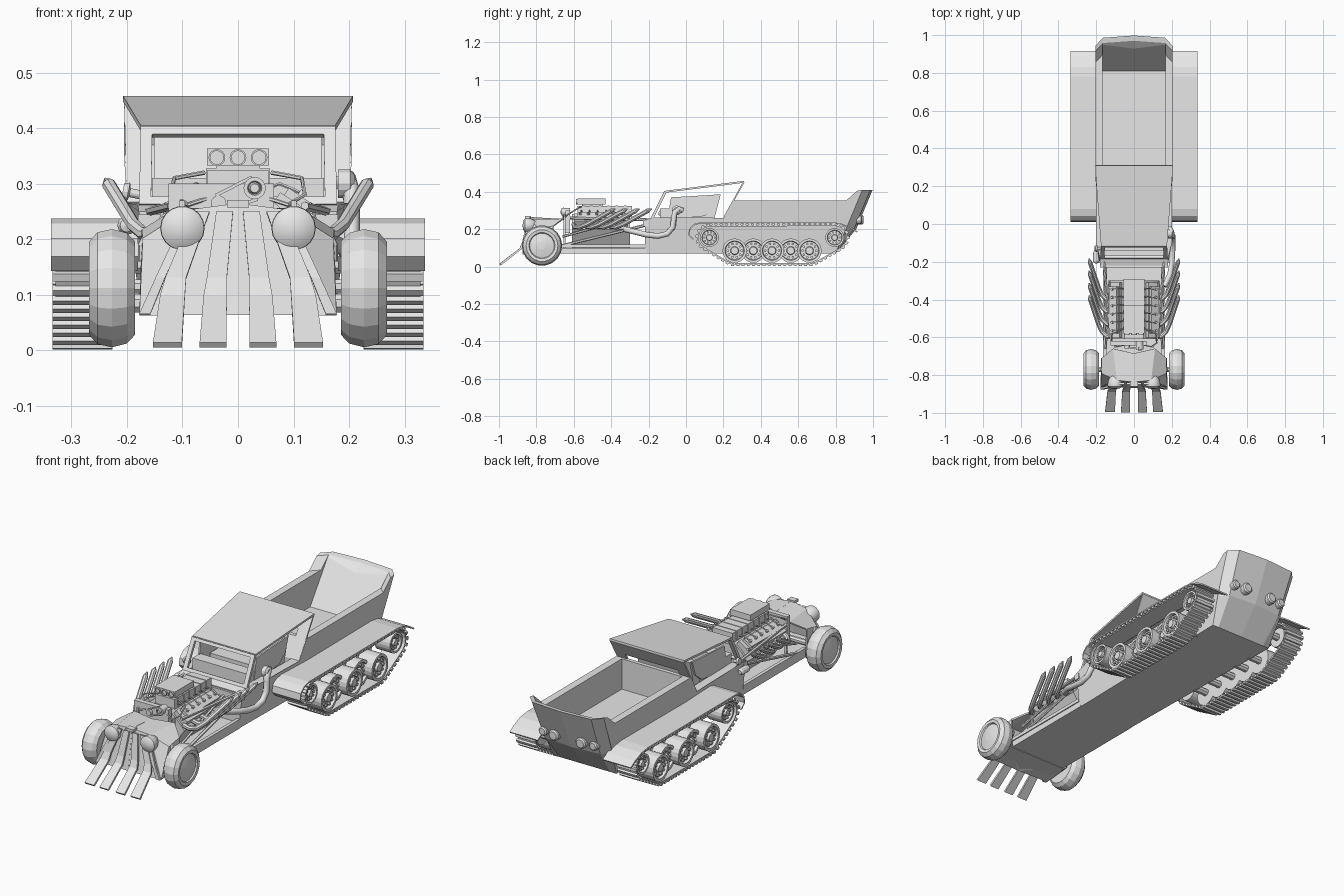
import bpy, bmesh, math
from mathutils import Vector, Matrix

if "Cube" in bpy.data.objects:
    bpy.data.objects.remove(bpy.data.objects["Cube"])

grey = bpy.data.materials.new("light grey")
grey.diffuse_color = (0.8, 0.8, 0.8, 1)
grey.use_nodes = True
grey.node_tree.nodes["Principled BSDF"].inputs["Base Color"].default_value = grey.diffuse_color


def mesh(name, verts, faces, smooth=False, thick=0):
    me = bpy.data.meshes.new(name)
    me.from_pydata([tuple(v) for v in verts], [], faces)
    me.materials.append(grey)
    bm = bmesh.new()
    bm.from_mesh(me)
    bmesh.ops.remove_doubles(bm, verts=bm.verts, dist=1e-5)
    bmesh.ops.recalc_face_normals(bm, faces=bm.faces)
    bm.to_mesh(me)
    bm.free()
    ob = bpy.data.objects.new(name, me)
    bpy.context.collection.objects.link(ob)
    if thick:
        mod = ob.modifiers.new("thickness", 'SOLIDIFY')
        mod.thickness, mod.offset = thick, 0
    if smooth:
        bpy.ops.object.select_all(action='DESELECT')
        bpy.context.view_layer.objects.active = ob
        ob.select_set(True)
        bpy.ops.object.shade_smooth_by_angle(angle=math.radians(40))
    return ob


def prism(name, pts, a, b, axis='x'):
    # profile in yz pushed along x, or profile in xz pushed along y
    put = (lambda p, t: (t, p[0], p[1])) if axis == 'x' else (lambda p, t: (p[0], t, p[1]))
    n = len(pts)
    return mesh(name, [put(p, t) for t in (a, b) for p in pts],
                [list(range(n)), list(range(n, 2 * n))] +
                [[i, (i + 1) % n, n + (i + 1) % n, n + i] for i in range(n)])


def box(name, c, s, rot_y=0.0):
    m = Matrix.Translation(c) @ Matrix.Rotation(rot_y, 4, 'Y')
    v = [m @ Vector((x * s[0] / 2, y * s[1] / 2, z * s[2] / 2))
         for x in (-1, 1) for y in (-1, 1) for z in (-1, 1)]
    return mesh(name, v, [(0, 1, 3, 2), (4, 5, 7, 6), (0, 1, 5, 4), (2, 3, 7, 6), (0, 2, 6, 4), (1, 3, 7, 5)])


def lathe(name, base, direction, prof, seg=16, smooth=False):
    # profile of (distance along axis, radius)
    q = Vector(direction).to_track_quat('Z', 'Y')
    v = [Vector(base) + q @ Vector((r * math.cos(2 * math.pi * k / seg), r * math.sin(2 * math.pi * k / seg), h))
         for h, r in prof for k in range(seg)]
    f = [[i * seg + k, i * seg + (k + 1) % seg, (i + 1) * seg + (k + 1) % seg, (i + 1) * seg + k]
         for i in range(len(prof) - 1) for k in range(seg)]
    f += [list(range(seg)), list(range(len(v) - seg, len(v)))]
    f = [q2 for q2 in f if len({tuple(round(c, 6) for c in v[i]) for i in q2}) > 2]
    return mesh(name, v, f, smooth)


def tube(name, pts, r, seg=8, smooth=True):
    pts = [Vector(p) for p in pts]
    v, n = [], len(pts)
    for i, p in enumerate(pts):
        q = (pts[min(i + 1, n - 1)] - pts[max(i - 1, 0)]).to_track_quat('Z', 'Y')
        v += [p + q @ Vector((r * math.cos(2 * math.pi * (k + .5) / seg), r * math.sin(2 * math.pi * (k + .5) / seg), 0))
              for k in range(seg)]
    f = [[i * seg + k, i * seg + (k + 1) % seg, (i + 1) * seg + (k + 1) % seg, (i + 1) * seg + k]
         for i in range(n - 1) for k in range(seg)]
    return mesh(name, v, f + [list(range(seg)), list(range(n * seg - seg, n * seg))], smooth)


def frame(name, yz0, w0, yz1, w1, u, v0, v1, thick):
    # sloping panel with a window cut in it
    def at(a, b):
        w = w0 + (w1 - w0) * b
        return (a * w, yz0[0] + (yz1[0] - yz0[0]) * b, yz0[1] + (yz1[1] - yz0[1]) * b)
    vs = [at(-1, 0), at(1, 0), at(1, 1), at(-1, 1), at(-u, v0), at(u, v0), at(u, v1), at(-u, v1)]
    return mesh(name, vs, [(i, (i + 1) % 4, 4 + (i + 1) % 4, 4 + i) for i in range(4)], thick=thick)


# hull: side profile in five columns, narrower below and rounded at the tail
prof = [(-.22, .07), (.8, .07), (.91, .2), (.998, .41), (.97, .405), (.91, .352), (.25, .352),
        (.2, .26), (-.1, .265), (-.18, .262), (-.22, .25)]
verts, n = [], len(prof)
for c, back in ((-1, .055), (-.8, .012), (0, 0), (.8, .012), (1, .055)):
    for y, z in prof:
        w = .175 + .03 * min(1, (z - .07) / .23)
        w *= .9 if y < -.15 else 1
        verts.append((c * w, y - (back if y > .9 else 0), z))
faces = [[c * n + i, c * n + (i + 1) % n, c * n + n + (i + 1) % n, c * n + n + i] for c in range(4) for i in range(n)]
hull = mesh("hull", verts, faces + [list(range(n)), list(range(4 * n, 5 * n))])
for cutter in (prism("bed_cutter", [(.27, .2), (.81, .2), (.965, .42), (.965, .6), (.27, .6)], -.167, .167),
               prism("cab_cutter", [(-.17, .12), (.2, .12), (.2, .6), (-.17, .6)], -.155, .155)):
    cutter.hide_render = True
    cutter.hide_set(True)
    mod = hull.modifiers.new("cavity", 'BOOLEAN')
    mod.operation, mod.object, mod.solver = 'DIFFERENCE', cutter, 'EXACT'

# cab: roof, rear wall, windscreen frame
mesh("roof", [(-.175, -.11, .4), (.175, -.11, .4), (.207, .31, .453), (-.207, .31, .453)], [(0, 1, 2, 3)], thick=.01)
frame("cab_rear_wall", (.205, .265), .2, (.308, .45), .205, .72, .4, .63, .008)
frame("windscreen_frame", (-.18, .26), .178, (-.11, .4), .175, .88, .1, .9, .014)
# cab interior
box("dashboard", (0, -.11, .275), (.31, .06, .07))
box("seat_cushion", (0, .07, .26), (.29, .17, .06))
prism("seat_back", [(.1, .25), (.15, .25), (.185, .385), (.15, .385)], -.15, .15)
for s in (-1, 1):
    prism("side_cushion", [(-.1, .25), (.1, .27), (.15, .31), (.175, .385), (-.08, .37)], s * .15, s * .158)

# floor pan and engine
box("front_floor_pan", (0, -.53, .085), (.32, .64, .03))
prism("engine_block", [(-.06, .1), (.06, .1), (.13, .2), (.1, .235), (.05, .28), (-.05, .28), (-.1, .235), (-.13, .2)],
      -.61, -.3, 'y')
box("blower", (0, -.435, .295), (.11, .29, .06))
for k in range(6):
    box("blower_rib", (0, -.55 + k * .045, .305), (.116, .012, .045))
box("scoop_neck", (0, -.5, .33), (.08, .11, .02))
box("intake_scoop", (0, -.505, .348), (.112, .15, .03))
for x in (-.038, 0, .038):
    lathe("intake_port", (x, -.575, .347), (0, -1, 0), [(0, .015), (.012, .015), (.012, .012), (.004, .012), (.004, 0)], 16)
box("radiator", (-.03, -.632, .24), (.19, .025, .12))
lathe("pulley", (.03, -.62, .292), (0, -1, 0), [(0, .02), (.045, .02), (.045, .013), (.038, .011), (.05, .008), (.05, 0)], 16)
lathe("lower_pulley", (-.035, -.62, .265), (0, -1, 0), [(0, .014), (.04, .014), (.04, 0)], 14)
tube("belt_top", [(-.04, -.655, .279), (.025, -.655, .312)], .004, 4, False)
tube("belt_bottom", [(-.03, -.655, .251), (.035, -.655, .272)], .004, 4, False)
box("firewall_bar", (0, -.215, .23), (.36, .03, .03))

# front cowl, shell between the wheels and grille backing
for s in (-1, 1):
    v = [(0, -.685, .252), (.11, -.66, .252), (.17, -.71, .215), (.168, -.79, .2), (.09, -.825, .25), (0, -.835, .262),
         (.17, -.71, .075), (.175, -.86, .065), (0, -.865, .065)]
    mesh("front_cowl", [(s * x, y, z) for x, y, z in v],
         [(0, 1, 4, 5), (1, 2, 3, 4), (2, 6, 7, 3), (3, 7, 4), (4, 7, 8, 5), (6, 7, 8)], thick=.008)
box("cowl_badge_plate", (0, -.845, .264), (.04, .03, .014))
box("nose_floor", (0, -.79, .073), (.33, .14, .012))


def slat(name, rows, w0, w1):
    # bent strip following x, y, z rows
    v = []
    for i, (x, y, z) in enumerate(rows):
        w = w0 + (w1 - w0) * i / (len(rows) - 1)
        v += [(x - w, y, z), (x + w, y, z)]
    mesh(name, v, [(2 * i, 2 * i + 1, 2 * i + 3, 2 * i + 2) for i in range(len(rows) - 1)], thick=.011)


for s in (-1, 1):
    slat("inner_claw", [(s * .024, -.845, .25), (s * .038, -.87, .13), (s * .041, -.885, .095), (s * .045, -.995, .01)], .015, .024)
    slat("outer_claw", [(s * .066, -.845, .25), (s * .112, -.87, .13), (s * .118, -.885, .095), (s * .127, -.993, .01)], .015, .026)
    slat("grille_edge", [(s * .09, -.84, .24), (s * .14, -.865, .13), (s * .168, -.87, .065)], .007, .01)
    # headlight
    lathe("headlight", (s * .1, -.79, .22), (0, -1, 0),
          [(0, .008), (.015, .024), (.04, .037), (.06, .04), (.07, .039), (.08, .025), (.084, 0)], 18, True)
    # front wheel and steering arms
    lathe("front_tyre", (s * .185, -.77, .112), (s, 0, 0),
          [(0, 0), (0, .085), (.015, .101), (.042, .108), (.068, .102), (.083, .085), (.081, .07), (.074, .066),
           (.078, .045), (.082, .02), (.082, 0)], 18)
    tube("front_axle", [(0, -.77, .115), (s * .2, -.77, .115)], .014)
    lathe("axle_knob", (s * .165, -.77, .16), (0, 0, 1), [(0, .015), (.03, .015), (.045, .008), (.045, 0)], 10)
    tube("lower_strut", [(s * .155, -.67, .11), (s * .15, -.22, .22)], .008, 6)
    tube("upper_strut", [(s * .15, -.66, .16), (s * .13, -.3, .26)], .007, 6)
    tube("frame_rail", [(s * .155, -.72, .11), (s * .155, -.22, .11)], .012, 4, False)
    tube("engine_post", [(s * .1, -.65, .1), (s * .1, -.65, .27)], .007, 4, False)
    tube("cab_brace", [(s * .12, -.62, .26), (s * .16, -.2, .25)], .008, 6)
    # cylinder head, valve cover and bolts
    box("cylinder_head", (s * .093, -.455, .243), (.075, .29, .05), s * .6)
    box("valve_cover", (s * .105, -.455, .268), (.05, .25, .025), s * .6)
    for k in range(6):
        lathe("cover_bolt", (s * .109, -.565 + k * .044, .272), (s * .56, 0, .83), [(0, .007), (.018, .007), (.018, 0)], 6)
        tube("spark_lead", [(s * .05, -.555 + k * .042, .29), (s * .075, -.56 + k * .044, .3), (s * .11, -.565 + k * .044, .285)], .003, 5)
    tube("hose", [(s * .05, -.64, .275), (s * .09, -.65, .262), (s * .12, -.63, .28), (s * .115, -.58, .31), (s * .06, -.56, .32)], .004, 6)
    # four swept exhaust pipes with slanted tips
    for k in range(4):
        y = -.6 + k * .065
        tube("exhaust_pipe", [(s * .115, y, .225), (s * .145, y + .005, .212), (s * .17, y + .03, .21),
                              (s * .188, y + .07, .226), (s * .232, y + .2, .298)], .0125, 8)
        lathe("exhaust_tip", (s * .232, y + .2, .298), (s * .25, .88, .4), [(0, .0125), (.025, .003), (.025, 0)], 8)
    # tail lights
    lathe("tail_light", (s * .075, .88, .25), (0, 1, 0), [(0, .027), (.062, .027), (.068, .02), (.068, 0)], 14)
    lathe("tail_light_small", (s * .14, .87, .25), (0, 1, 0), [(0, .022), (.065, .022), (.07, .016), (.07, 0)], 14)

# side pipe on the right, filler on the left
tube("side_pipe", [(.16, -.33, .2), (.19, -.27, .185), (.2, -.21, .17), (.204, -.15, .163), (.205, -.1, .175),
                   (.205, -.07, .21), (.205, -.065, .26), (.203, -.06, .29), (.198, -.04, .31), (.185, -.02, .3)], .015, 10)
lathe("side_pipe_cap", (.18, -.05, .3), (1, 0, 0), [(0, .026), (.022, .026), (.03, .016), (.03, 0)], 14)
lathe("left_tank", (-.2, -.21, .225), (0, 1, 0), [(0, 0), (.004, .012), (.015, .017), (.06, .017), (.07, .01), (.07, 0)], 12)
lathe("left_knob", (-.175, -.13, .28), (-1, 0, .2), [(0, .008), (.02, .008), (.023, .018), (.033, .014), (.033, 0)], 12)

# track path: outer envelope of the end wheels and road wheels
circles = [(.125, .155, .062), (.26, .087, .073), (.66, .087, .073), (.795, .155, .066)]
path = []
for k in range(240):
    d = Vector((math.cos(2 * math.pi * k / 240), math.sin(2 * math.pi * k / 240)))
    c = max(circles, key=lambda c: c[0] * d.x + c[1] * d.y + c[2])
    path.append(Vector((c[0], c[1])) + d * c[2])
m = len(path)
total = sum((path[(i + 1) % m] - path[i]).length for i in range(m))
links, run, N = [], 0.0, 64
for i in range(m):
    a, b = path[i], path[(i + 1) % m]
    L = (b - a).length
    while len(links) < N and len(links) * total / N < run + L:
        t = (b - a) / L
        links.append((a + t * (len(links) * total / N - run), t))
    run += L

for s in (-1, 1):
    # belt and pads
    belt = [(s * x, p.x, p.y) for p, t in links for x in (.232, .328)]
    mesh("track_belt", belt, [(2 * i, 2 * i + 1, (2 * i + 3) % (2 * N), (2 * i + 2) % (2 * N)) for i in range(N)], thick=.008)
    v, f = [], []
    for p, t in links:
        out, o = Vector((t.y, -t.x)), len(v)
        for x in (.226, .334):
            for a, h in ((-.009, 0), (.009, 0), (.007, .012), (-.007, .012)):
                q = p + t * a + out * h
                v.append((s * x, q.x, q.y))
        f += [[o + j for j in q] for q in ((0, 1, 2, 3), (4, 5, 6, 7), (0, 1, 5, 4), (1, 2, 6, 5), (2, 3, 7, 6), (3, 0, 4, 7))]
    mesh("track_pads", v, f)
    # wheels: road wheels alternate outer and inner
    for y, z, r, x in [(.26, .085, .065, .325), (.36, .085, .065, .29), (.46, .085, .065, .325), (.56, .085, .065, .29),
                       (.66, .085, .065, .325), (.125, .155, .05, .32), (.795, .155, .05, .32)]:
        lathe("track_wheel", (s * .235, y, z), (s, 0, 0),
              [(0, 0), (0, r), (x - .235, r), (x - .235, r * .8), (x - .25, r * .75), (x - .25, r * .35),
               (x - .236, r * .3), (x - .236, 0)], 20)
        for k in range(10):
            a = 2 * math.pi * k / 10
            lathe("wheel_bolt", (s * (x - .018), y + r * .57 * math.cos(a), z + r * .57 * math.sin(a)), (s, 0, 0),
                  [(0, r * .11), (.012, r * .11), (.012, 0)], 6)
        tube("wheel_axle", [(s * .16, y, z), (s * .24, y, z)], .018)
    # fender wrapped over the track ends
    top = [(.04, .145), (.015, .17), (.02, .2), (.045, .225), (.08, .234), (.78, .234), (.83, .227), (.88, .207), (.915, .185)]
    mesh("track_fender", [(s * x, y, z) for y, z in top for x in (.18, .336)],
         [(2 * i, 2 * i + 1, 2 * i + 3, 2 * i + 2) for i in range(len(top) - 1)], thick=.007)
